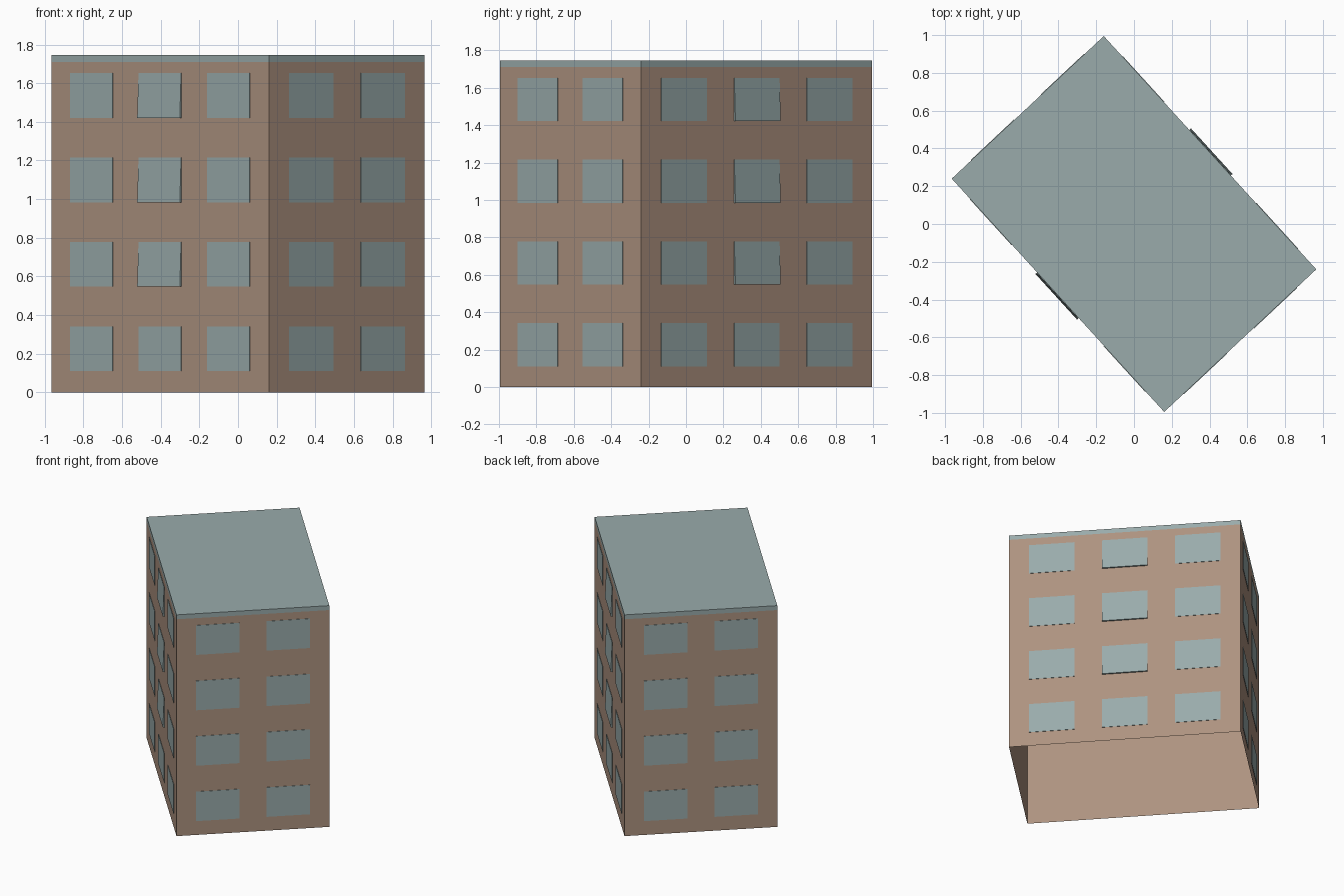
import bpy
import bmesh
from mathutils import Vector

if "Cube" in bpy.data.objects:
    bpy.data.objects.remove(bpy.data.objects["Cube"], do_unlink=True)


def material(name, rgb):
    mat = bpy.data.materials.new(name)
    mat.use_nodes = True
    color = (*rgb, 1.0)
    mat.diffuse_color = color
    mat.node_tree.nodes["Principled BSDF"].inputs["Base Color"].default_value = color
    return mat


BROWN = material("brown_plaster", (0.42, 0.29, 0.215))
GLASS = material("grey_blue", (0.32, 0.41, 0.41))

EAVES, TOP = 1.71, 1.745
UP = Vector((0, 0, 1))

# Footprint corners, counter-clockwise from the front corner
front = Vector((0.16, -0.995, 0))
right = Vector((0.965, -0.24, 0))
corners = [front, right, -front, -right]
walls = [(corners[i], corners[(i + 1) % 4]) for i in range(4)]


def new_object(name, bm, mat):
    mesh = bpy.data.meshes.new(name)
    bm.to_mesh(mesh)
    bm.free()
    mesh.materials.append(mat)
    obj = bpy.data.objects.new(name, mesh)
    bpy.context.collection.objects.link(obj)
    return obj


def ring(bm, low, high):
    """Four upright quads around the footprint; returns the upper loop."""
    lower = [bm.verts.new(c + UP * low) for c in corners]
    upper = [bm.verts.new(c + UP * high) for c in corners]
    for i in range(4):
        j = (i + 1) % 4
        bm.faces.new((lower[i], lower[j], upper[j], upper[i]))
    return upper


# Walls, open underneath
bm = bmesh.new()
ring(bm, 0, EAVES)
new_object("walls", bm, BROWN)

# Flat roof with its edge band
bm = bmesh.new()
bm.faces.new(ring(bm, EAVES, TOP))
new_object("roof", bm, GLASS)


def window(name, wall, centre, half, low, tilt):
    """Shallow pane on a wall; tilt pushes its lower edge outwards."""
    start, end = wall
    along = end - start
    out = along.cross(UP).normalized()
    high = low + 0.232
    bm = bmesh.new()

    def loop(depth_low, depth_high):
        spots = [(-half, low, depth_low), (half, low, depth_low),
                 (half, high, depth_high), (-half, high, depth_high)]
        return [bm.verts.new(start + along * (centre + u) + UP * z + out * d)
                for u, z, d in spots]

    back = loop(0, 0)
    face = loop(0.003 + tilt, 0.003)
    bm.faces.new(face)
    for i in range(4):
        j = (i + 1) % 4
        bm.faces.new((back[i], back[j], face[j], face[i]))
    new_object(name, bm, GLASS)


# Four storeys of windows: two per short wall, three per long wall
names = ["right_front", "right_back", "left_back", "left_front"]
for side, wall in enumerate(walls):
    is_long = side % 2 == 1
    centres = (0.185, 0.5, 0.815) if is_long else (0.27, 0.73)
    half = 0.098 if is_long else 0.142
    for storey in range(4):
        for column, centre in enumerate(centres):
            # Upper middle panes on the long walls are tilted open
            opened = is_long and column == 1 and storey > 0
            window(f"{names[side]}_window_{storey + 1}_{column + 1}", wall, centre,
                   half, 0.11 + 0.437 * storey, 0.009 if opened else 0)
